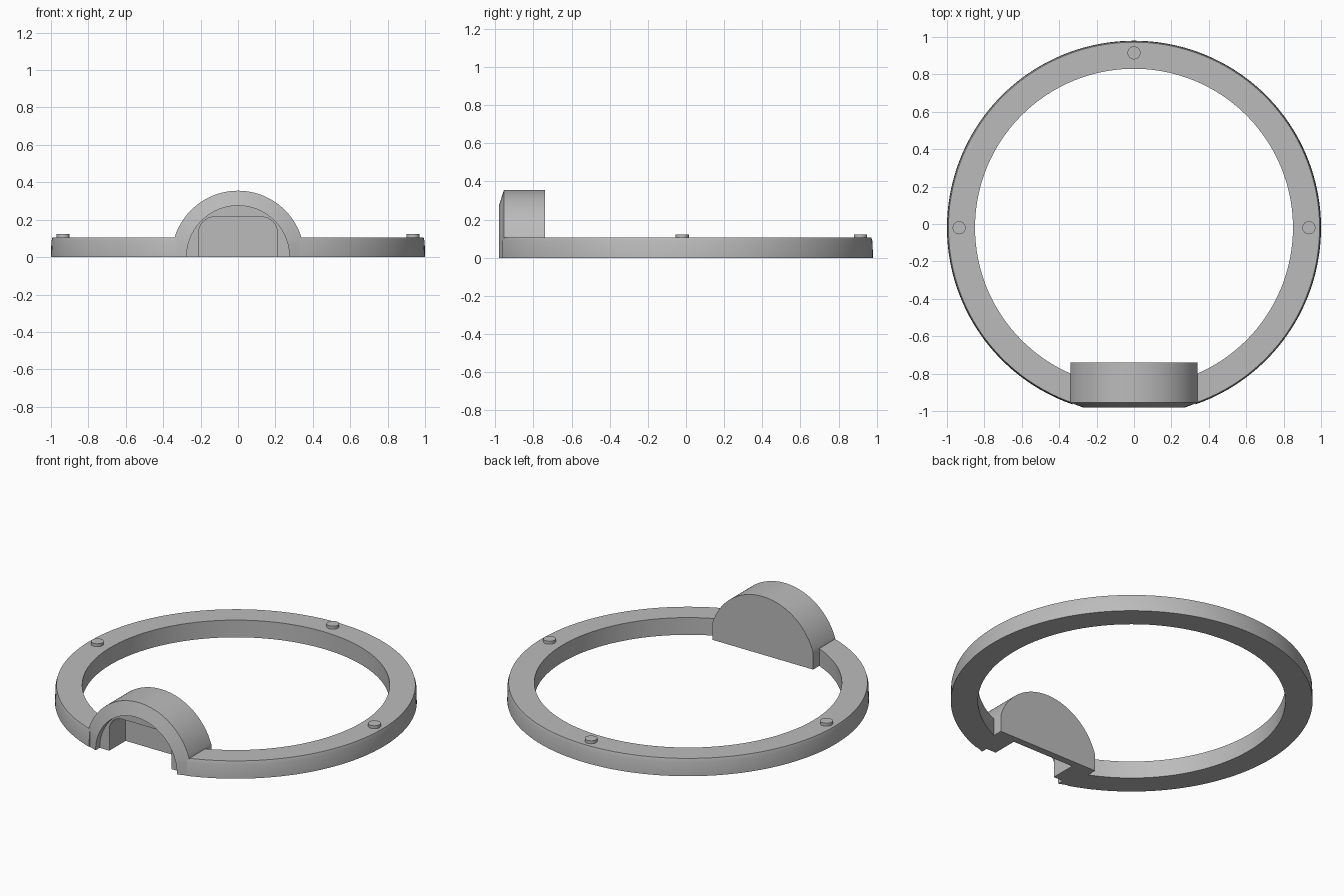
import bpy, bmesh
from math import sin, cos, pi, asin

cube = bpy.data.objects.get("Cube")
if cube:
    bpy.data.objects.remove(cube)

# One plain grey material
GREY = (0.5, 0.5, 0.5, 1)
grey = bpy.data.materials.new("plain grey")
grey.use_nodes = True
grey.diffuse_color = GREY
grey.node_tree.nodes["Principled BSDF"].inputs["Base Color"].default_value = GREY

CENTRE_Y = -0.02
RING_TOP = 0.105
HOOD_R, HOOD_HALF = 0.355, 0.34
STEPS = 64


def loft(name, rows, side_loop=False):
    """Skin equal-length rows of points and close the two ends."""
    bm = bmesh.new()
    grid = [[bm.verts.new(p) for p in row] for row in rows]
    for a, b in zip(grid, grid[1:]):
        for i in range(len(a) - 1):
            bm.faces.new((a[i], a[i + 1], b[i + 1], b[i]))
        if not side_loop:
            bm.faces.new((a[-1], a[0], b[0], b[-1]))
    bm.faces.new(grid[0])
    bm.faces.new(grid[-1])
    if side_loop:
        bm.faces.new([r[0] for r in grid] + [r[-1] for r in reversed(grid)])
    bmesh.ops.recalc_face_normals(bm, faces=bm.faces[:])
    mesh = bpy.data.meshes.new(name)
    bm.to_mesh(mesh)
    bm.free()
    obj = bpy.data.objects.new(name, mesh)
    bpy.context.collection.objects.link(obj)
    finish(obj)


def finish(obj):
    obj.data.materials.append(grey)
    bpy.ops.object.select_all(action='DESELECT')
    obj.select_set(True)
    bpy.context.view_layer.objects.active = obj
    bpy.ops.object.shade_smooth_by_angle(angle=pi / 6)


# Open ring: a cross-section swept around, ending inside the hood walls
section = [(0.85, 0), (1, 0), (0.998, 0.085), (0.992, RING_TOP), (0.85, RING_TOP)]
gap = asin(0.33)
count = 144
rows = []
for i in range(count + 1):
    a = -pi / 2 + gap + (2 * pi - 2 * gap) * i / count
    rows.append([(r * cos(a), CENTRE_Y + r * sin(a), z) for r, z in section])
loft("ring", rows)


# Hood: arches lofted from the back wall to the front rim and into the pocket
def arch(y, radius, half=1.0):
    pts = []
    for i in range(STEPS + 1):
        t = pi * i / STEPS
        x = max(-half, min(half, radius * cos(t)))
        pts.append((x, y, max(0.0, radius * sin(t))))
    return pts


def pocket(y, half=0.21, top=0.215, corner=0.085):
    n = STEPS // 2 - 2
    right = [(half, y, 0)]
    for i in range(n + 1):
        t = pi / 2 * i / n
        right.append((half - corner + corner * cos(t), y, top - corner + corner * sin(t)))
    return right + [(0, y, top)] + [(-x, yy, z) for x, yy, z in reversed(right)]


loft("hood", [
    arch(-0.74, HOOD_R, HOOD_HALF),
    arch(-0.955, HOOD_R, HOOD_HALF),
    arch(-0.98, 0.275),
    arch(-0.94, 0.275),
    pocket(-0.94),
    pocket(-0.783),
], side_loop=True)

# Small round pegs on top of the ring
for name, angle in (("left_peg", 0), ("back_peg", pi / 2), ("right_peg", pi)):
    bpy.ops.mesh.primitive_cylinder_add(
        vertices=24, radius=0.035, depth=0.03,
        location=(0.935 * cos(angle), CENTRE_Y + 0.935 * sin(angle), RING_TOP + 0.003))
    peg = bpy.context.object
    peg.name = name
    finish(peg)
